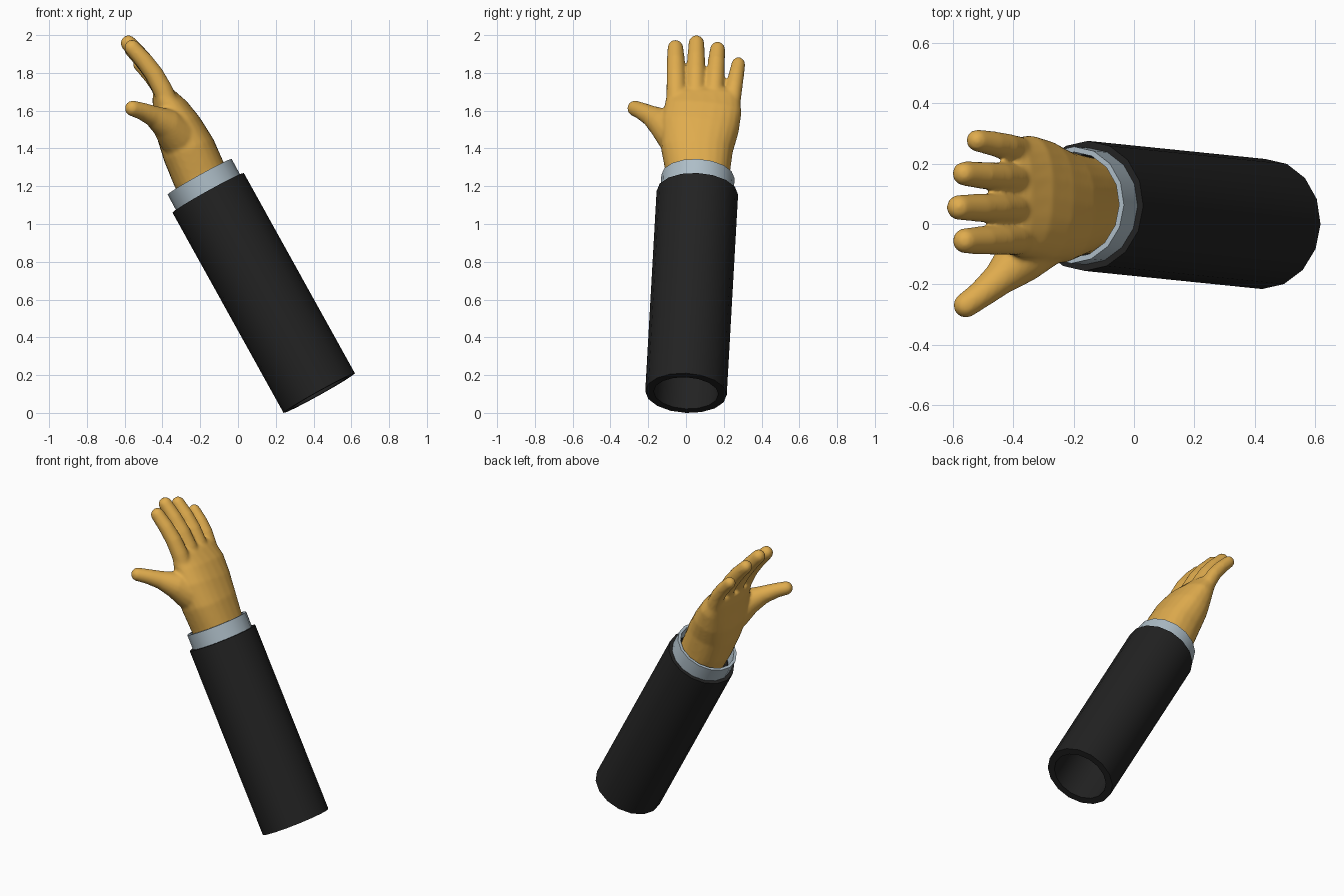
import bpy, bmesh, math
from mathutils import Vector

if "Cube" in bpy.data.objects:
    bpy.data.objects.remove(bpy.data.objects["Cube"])


def material(name, rgb):
    m = bpy.data.materials.new(name)
    m.diffuse_color = (*rgb, 1)
    m.use_nodes = True
    m.node_tree.nodes["Principled BSDF"].inputs["Base Color"].default_value = m.diffuse_color
    return m


GOLD = material("golden skin", (0.74, 0.41, 0.075))
BLACK = material("black cloth", (0.016, 0.016, 0.016))
GREY = material("pale blue grey", (0.42, 0.51, 0.57))
AXIS = Vector((-0.59, 0.06, 1.06)).normalized()   # forearm direction
SIDE = Vector((0, 1, 0))                          # across the hand


def finish(name, bm, mat):
    bmesh.ops.recalc_face_normals(bm, faces=bm.faces)
    me = bpy.data.meshes.new(name)
    bm.to_mesh(me)
    bm.free()
    me.materials.append(mat)
    ob = bpy.data.objects.new(name, me)
    bpy.context.collection.objects.link(ob)
    bpy.context.view_layer.objects.active = ob
    ob.select_set(True)
    bpy.ops.object.shade_smooth_by_angle(angle=math.radians(40))
    ob.select_set(False)
    return ob


def ring(bm, c, u, v, a, b, n, power=1.0):
    """Ellipse of n points round c; a power below 1 squares it off."""
    pts = []
    for i in range(n):
        t = 2 * math.pi * i / n
        s, k = math.sin(t), math.cos(t)
        p = math.copysign(abs(k) ** power, k) * a * u
        q = math.copysign(abs(s) ** power, s) * b * v
        pts.append(bm.verts.new(c + p + q))
    return pts


def bridge(bm, r1, r2):
    n = len(r1)
    for i in range(n):
        j = (i + 1) % n
        bm.faces.new((r1[i], r1[j], r2[j], r2[i]))


def pipe(name, start, end, outer, inner, mat, n=16):
    """Hollow tube with walls, open at both ends."""
    bm = bmesh.new()
    start, end = Vector(start), Vector(end)
    u = SIDE.cross(AXIS).normalized()
    v = AXIS.cross(u)
    rs = [ring(bm, c, u, v, r, r, n)
          for c, r in ((start, outer), (end, outer), (end, inner), (start, inner))]
    for i in range(4):
        bridge(bm, rs[i], rs[(i + 1) % 4])
    return finish(name, bm, mat)


def loft(bm, sections, n=24, power=1.0):
    """Closed skin through sections (centre, half width, half thickness)."""
    cs = [Vector(s[0]) for s in sections]
    prev = None
    for i, (_, w, t) in enumerate(sections):
        d = (cs[min(i + 1, len(cs) - 1)] - cs[max(i - 1, 0)]).normalized()
        thick = SIDE.cross(d).normalized()
        r = ring(bm, cs[i], d.cross(thick), thick, w, t, n, power)
        if prev:
            bridge(bm, prev, r)
        else:
            bm.faces.new(r[::-1])
        prev = r
    bm.faces.new(prev)


def finger(bm, points):
    """Tapered digit through (x, y, z, radius) with a round tip."""
    loft(bm, [(p[:3], p[3], p[3]) for p in points], 16)
    tip = bmesh.ops.create_uvsphere(bm, u_segments=16, v_segments=10,
                                    radius=points[-1][3])
    bmesh.ops.translate(bm, verts=tip["verts"], vec=points[-1][:3])


# Sleeve and shirt cuff
pipe("sleeve", (0.43, 0.0, 0.105), (-0.158, 0.06, 1.165), 0.216, 0.172, BLACK)
pipe("cuff", (-0.09, 0.053, 1.04), (-0.203, 0.063, 1.25), 0.194, 0.176, GREY)

# Palm with wrist
hand = bmesh.new()
loft(hand, [
    ((-0.13, 0.060, 1.11), 0.155, 0.135),
    ((-0.205, 0.063, 1.26), 0.168, 0.145),
    ((-0.26, 0.058, 1.39), 0.190, 0.143),
    ((-0.315, 0.072, 1.51), 0.208, 0.126),
    ((-0.355, 0.090, 1.605), 0.205, 0.096),
    ((-0.395, 0.090, 1.675), 0.195, 0.066),
    ((-0.412, 0.090, 1.705), 0.170, 0.045)], power=0.85)

# Four fingers: base y, tip y, tip x, tip z, bend
for y0, y1, tx, tz, r in ((-0.050, -0.056, -0.560, 1.933, 0.050),
                          (0.050, 0.055, -0.580, 1.957, 0.050),
                          (0.145, 0.167, -0.563, 1.925, 0.048),
                          (0.236, 0.277, -0.520, 1.846, 0.044)):
    base = Vector((-0.365, y0, 1.63 if y1 < 0.2 else 1.60))
    tip = Vector((tx, y1, tz))
    pts = []
    for f, k in ((0, 1.08), (0.25, 1.05), (0.5, 1.0), (0.75, 0.94), (1, 0.85)):
        p = base.lerp(tip, f) + Vector((0.02, 0, 0.01)) * math.sin(math.pi * f)
        pts.append((*p, r * k))
    finger(hand, pts)

# Thumb with its fleshy base
finger(hand, [(-0.27, 0.00, 1.40, 0.11), (-0.33, -0.06, 1.48, 0.105),
              (-0.385, -0.125, 1.535, 0.082), (-0.45, -0.185, 1.572, 0.056),
              (-0.51, -0.235, 1.598, 0.046), (-0.558, -0.270, 1.612, 0.042)])

# Blend the digits into the palm
ob = finish("hand", hand, GOLD)
rm = ob.modifiers.new("fuse", 'REMESH')
rm.mode = 'VOXEL'
rm.voxel_size = 0.009
rm.use_smooth_shade = True
sm = ob.modifiers.new("soften", 'SMOOTH')
sm.factor = 0.5
sm.iterations = 8
